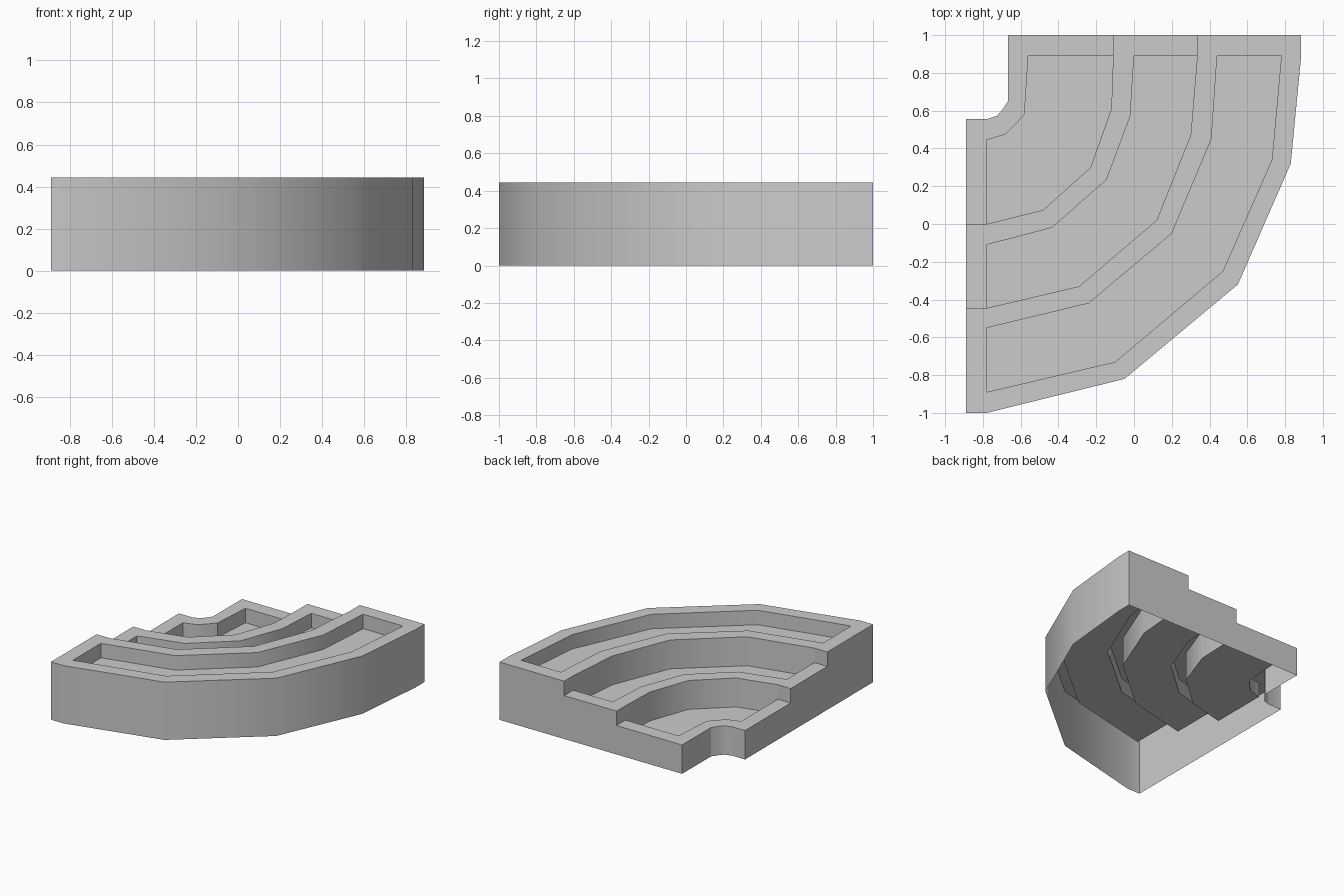
import bpy, bmesh

if "Cube" in bpy.data.objects:
    bpy.data.objects.remove(bpy.data.objects["Cube"])

L, LI, B, BI = -0.89, -0.78, 1.0, 0.89     # left end, left rim, back end, back rim


def line(y, mids, x):
    """Plan curve: left end -> bend points -> back end (7 columns)."""
    return [(L, y), (LI, y), *mids, (x, BI), (x, B)]


# plan curves from the outside inwards
outer = line(-1.0, [(-0.05, -0.82), (0.55, -0.32), (0.83, 0.32)], 0.885)
outer_lip = line(-0.89, [(-0.10, -0.73), (0.47, -0.25), (0.73, 0.34)], 0.78)
top_lip = line(-0.55, [(-0.24, -0.42), (0.20, -0.05), (0.41, 0.45)], 0.44)
riser_1 = line(-0.445, [(-0.29, -0.33), (0.12, 0.02), (0.30, 0.47)], 0.335)
mid_lip = line(-0.11, [(-0.435, -0.02), (-0.145, 0.235), (-0.02, 0.57)], 0.0)
riser_2 = line(0.0, [(-0.48, 0.075), (-0.23, 0.30), (-0.12, 0.61)], -0.11)
low_lip = line(0.445, [(-0.68, 0.475), (-0.63, 0.525), (-0.58, 0.58)], -0.56)
inner = line(0.555, [(-0.726, 0.573), (-0.695, 0.608), (-0.667, 0.65)], -0.667)

bm = bmesh.new()


def strip(c1, z1, c2, z2, columns):
    """Quads between two plan curves at two heights."""
    for i in columns:
        pts = [(*c1[i], z1), (*c1[i + 1], z1), (*c2[i + 1], z2), (*c2[i], z2)]
        bm.faces.new([bm.verts.new(p) for p in pts])


def wall(c1, c2, i, z1, z2):
    """Vertical end wall across a tier at column i."""
    pts = [(*c1[i], z1), (*c2[i], z1), (*c2[i], z2), (*c1[i], z2)]
    bm.faces.new([bm.verts.new(p) for p in pts])


MID, ENDS, ALL = range(1, 5), (0, 5), range(6)


def tier(out, lip_out, lip_in, inn, top, drop_mid, drop_end):
    floor = top - 0.111
    strip(out, top, inn, top, ENDS)                  # end rims
    strip(lip_out, floor, lip_in, floor, MID)        # recess floor
    strip(lip_in, floor, lip_in, top, MID)           # recess inner wall
    strip(lip_in, top, inn, top, MID)                # inner rim
    strip(inn, top, inn, drop_mid, MID)              # riser to the next tier
    strip(inn, top, inn, drop_end, ENDS)
    for i in (1, 5):
        wall(lip_out, lip_in, i, floor, top)         # recess end walls
    for i in (0, 6):
        wall(out, inn, i, 0, top)                    # tier end faces


# outer wall and outer rim of the top tier
strip(outer, 0, outer, 0.444, ALL)
strip(outer, 0.444, outer_lip, 0.444, MID)
strip(outer_lip, 0.444, outer_lip, 0.333, MID)

# three descending tiers, open underneath
tier(outer, outer_lip, top_lip, riser_1, 0.444, 0.222, 0.333)
tier(riser_1, riser_1, mid_lip, riser_2, 0.333, 0.111, 0.222)
tier(riser_2, riser_2, low_lip, inner, 0.222, 0, 0)

bmesh.ops.remove_doubles(bm, verts=bm.verts, dist=0.0005)
bmesh.ops.recalc_face_normals(bm, faces=bm.faces)
mesh = bpy.data.meshes.new("tiered_corner_planter")
bm.to_mesh(mesh)
bm.free()
obj = bpy.data.objects.new("tiered_corner_planter", mesh)
bpy.context.collection.objects.link(obj)
bpy.context.view_layer.objects.active = obj
obj.select_set(True)
bpy.ops.object.shade_smooth_by_angle(angle=0.53)
